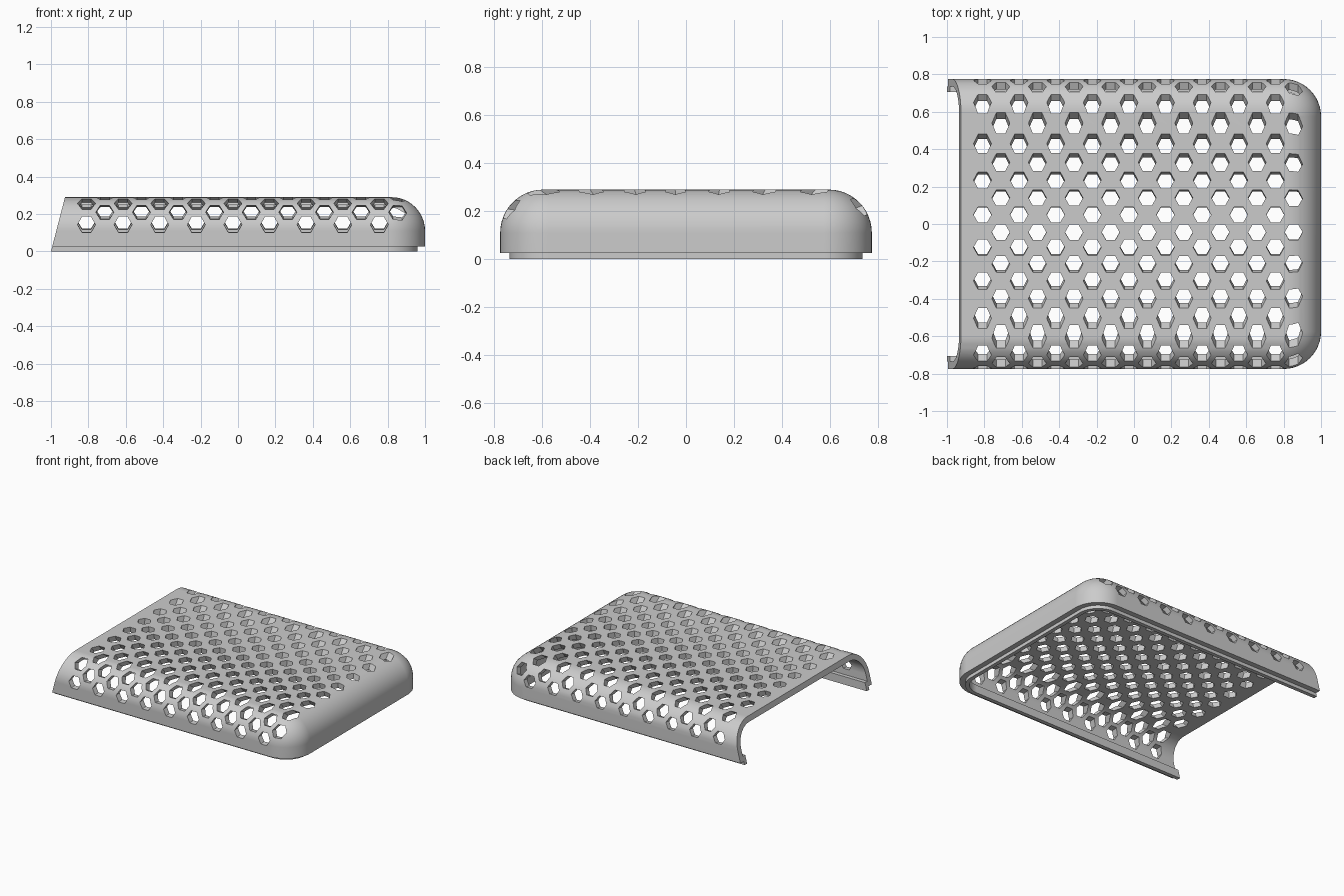
import bpy, bmesh, math
from mathutils import Matrix, Vector

if "Cube" in bpy.data.objects:
    bpy.data.objects.remove(bpy.data.objects["Cube"])

HALF_Y, TOP, ROUND, CORNER = 0.775, 0.29, 0.18, 0.2
WALL, RIM = 0.04, 0.025
STEPS = 12

grey = bpy.data.materials.new("light_grey")
grey.use_nodes = True
colour = (0.6, 0.6, 0.6, 1)
grey.diffuse_color = colour
grey.node_tree.nodes["Principled BSDF"].inputs["Base Color"].default_value = colour


def outline(inset, z):
    """U-shaped plan: slanted open end at -x, two rounded corners at +x."""
    r = CORNER - inset
    cx, cy = 1 - CORNER, HALF_Y - CORNER
    front = -1 + z * 0.075 / TOP
    pts = [(front, -HALF_Y + inset, z)]
    for side, start in ((-1, -90), (1, 0)):
        for i in range(STEPS + 1):
            a = math.radians(start + 90 * i / STEPS)
            pts.append((cx + r * math.cos(a), side * cy + r * math.sin(a), z))
    pts.append((front, HALF_Y - inset, z))
    return pts


def finish(bm, name):
    bmesh.ops.recalc_face_normals(bm, faces=bm.faces)
    mesh = bpy.data.meshes.new(name)
    bm.to_mesh(mesh)
    bm.free()
    obj = bpy.data.objects.new(name, mesh)
    bpy.context.collection.objects.link(obj)
    mesh.materials.append(grey)
    return obj


def bridge(bm, a, b):
    for i in range(len(a) - 1):
        bm.faces.new((a[i], a[i + 1], b[i + 1], b[i]))


def domed_skin(bm, inset):
    """Upright side, rounded shoulder and flat top, moved inward by inset."""
    r, base = ROUND - inset, TOP - ROUND
    levels = [(inset, RIM)]
    for i in range(STEPS + 1):
        a = math.radians(90 * i / STEPS)
        levels.append((inset + r * (1 - math.cos(a)), base + r * math.sin(a)))
    rows = [[bm.verts.new(p) for p in outline(*lv)] for lv in levels]
    for low, high in zip(rows, rows[1:]):
        bridge(bm, low, high)
    bm.faces.new(rows[-1])
    return rows


# Domed shell, open underneath and at the slanted end
bm = bmesh.new()
outer, inner = domed_skin(bm, 0), domed_skin(bm, WALL)
bridge(bm, outer[0], inner[0])
for end in (0, -1):
    bridge(bm, [row[end] for row in outer], [row[end] for row in inner])
bm.faces.new((outer[-1][0], outer[-1][-1], inner[-1][-1], inner[-1][0]))
shell = finish(bm, "vented_shell")

# Locating lip along the lower edge
bm = bmesh.new()
ring = [[bm.verts.new(p) for p in outline(i, z)]
        for i, z in ((0.039, 0), (0.039, 0.06), (0.068, 0.06), (0.068, 0))]
for i in range(4):
    bridge(bm, ring[i], ring[(i + 1) % 4])
for end in (0, -1):
    bm.faces.new([row[end] for row in ring])
lip = finish(bm, "locating_lip")

# Hexagonal vent cutters fanned out around the long axis
row_y = (-0.772, -0.745, -0.70, -0.61, -0.505, -0.40, -0.305, -0.215, -0.125, -0.045,
         0.05, 0.14, 0.235, 0.33, 0.43, 0.54, 0.65, 0.735, 0.767)
bm = bmesh.new()
for i, y in enumerate(row_y):
    k = i - 9.47
    tilt = 7.4 * abs(k) if abs(k) < 5.5 else 41 + 13.5 * (abs(k) - 5.5)
    depth = 0.13 if tilt < 60 else 0.085
    drop = max(0, abs(y) - (HALF_Y - ROUND))
    z = TOP - ROUND + math.sqrt(ROUND ** 2 - drop ** 2)
    turn = Matrix.Rotation(-math.copysign(math.radians(tilt), k), 4, 'X')
    for column in range(9):
        x = -0.81 + 0.1957 * column + (0.098 if i % 2 else 0)
        place = (Matrix.Translation(Vector((x, y, z))) @ turn
                 @ Matrix.Translation(Vector((0, 0, (0.1 - depth) / 2))))
        bmesh.ops.create_cone(bm, cap_ends=True, segments=6, radius1=0.048, radius2=0.048,
                              depth=0.1 + depth,
                              matrix=place @ Matrix.Rotation(math.radians(30), 4, 'Z'))
cutter = finish(bm, "vent_cutter")
cutter.hide_render = True

cut = shell.modifiers.new("vents", 'BOOLEAN')
cut.operation, cut.solver, cut.object = 'DIFFERENCE', 'EXACT', cutter
cut.use_self = True
bpy.context.view_layer.objects.active = shell
bpy.ops.object.modifier_apply(modifier=cut.name)
bpy.data.objects.remove(cutter)

# Smooth curves, crisp edges
for obj in (shell, lip):
    bpy.ops.object.select_all(action='DESELECT')
    obj.select_set(True)
    bpy.context.view_layer.objects.active = obj
    bpy.ops.object.shade_smooth_by_angle(angle=math.radians(30))
    weighted = obj.modifiers.new("even_shading", 'WEIGHTED_NORMAL')
    weighted.keep_sharp = True
